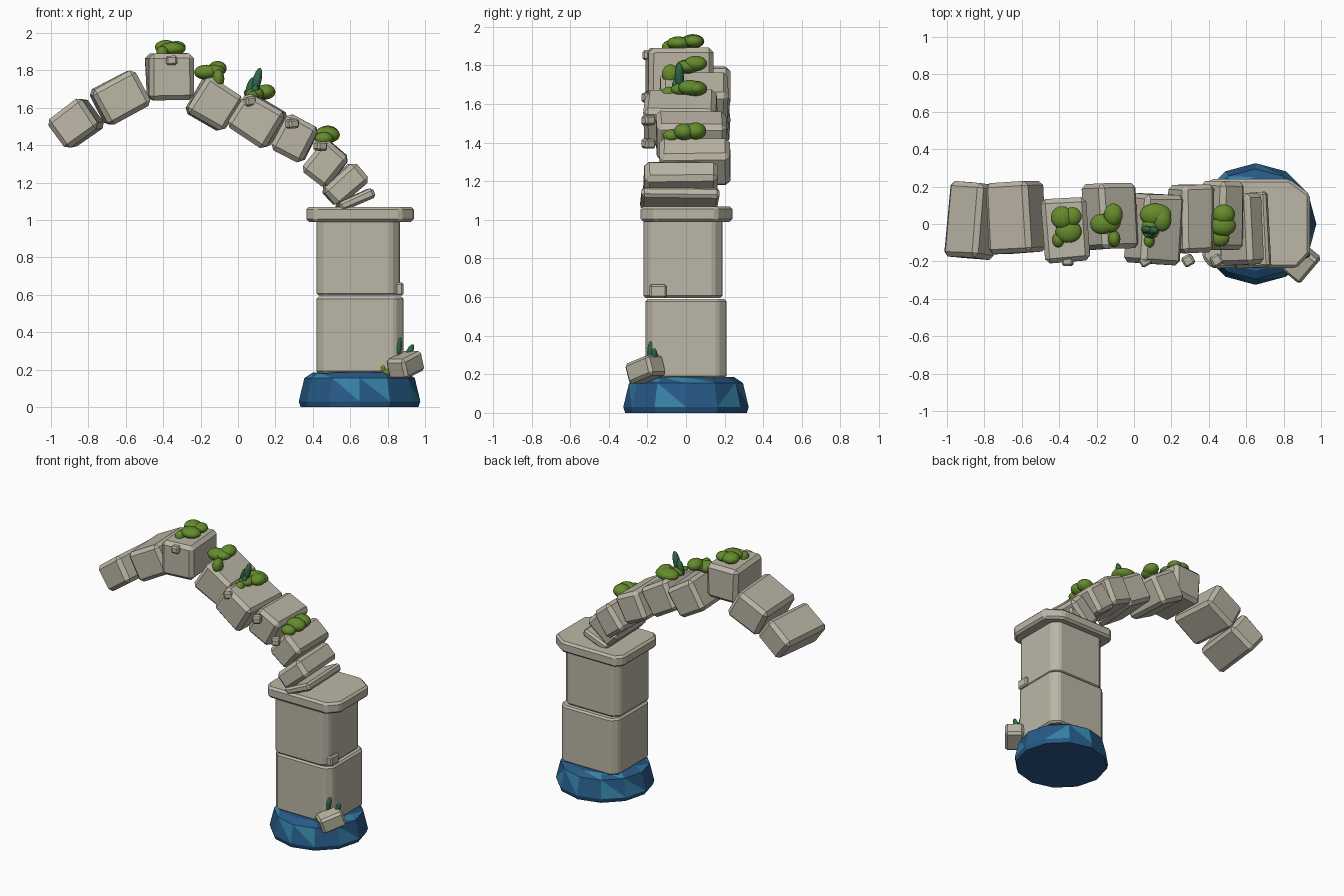
import bpy, bmesh, math, random
from mathutils import Vector, Euler, Matrix

random.seed(4)
if "Cube" in bpy.data.objects:
    bpy.data.objects.remove(bpy.data.objects["Cube"], do_unlink=True)


def material(name, color):
    mat = bpy.data.materials.new(name)
    mat.use_nodes = True
    mat.diffuse_color = (*color, 1)
    mat.node_tree.nodes["Principled BSDF"].inputs["Base Color"].default_value = (*color, 1)
    return mat


STONE = material("warm grey stone", (0.50, 0.47, 0.38))
DEEP = material("deep blue", (0.02, 0.10, 0.24))
BRIGHT = material("bright blue", (0.035, 0.22, 0.38))
MOSS = material("olive green", (0.13, 0.26, 0.025))
LEAF = material("dark leaf green", (0.03, 0.14, 0.065))


def finish(name, bm, *mats):
    bmesh.ops.recalc_face_normals(bm, faces=bm.faces)
    mesh = bpy.data.meshes.new(name)
    bm.to_mesh(mesh)
    bm.free()
    obj = bpy.data.objects.new(name, mesh)
    bpy.context.collection.objects.link(obj)
    for mat in mats:
        mesh.materials.append(mat)
    return obj


def chamfer(obj, width):
    mod = obj.modifiers.new("worn edges", "BEVEL")
    mod.width = width
    mod.segments = 1
    mod.limit_method = "ANGLE"


def block(name, center, size, turn, worn, wobble=0.0):
    """Chamfered stone block with slightly uneven corners."""
    bm = bmesh.new()
    bmesh.ops.create_cube(bm, size=1)
    for v in bm.verts:
        v.co = Vector(c * s + random.uniform(-wobble, wobble) for c, s in zip(v.co, size))
    obj = finish(name, bm, STONE)
    obj.location = center
    obj.rotation_euler = [math.radians(a) for a in turn]
    chamfer(obj, worn)
    return obj


def prism(name, outline, bottom, top, worn):
    bm = bmesh.new()
    face = bm.faces.new([bm.verts.new((x, y, bottom)) for x, y in outline])
    new = bmesh.ops.extrude_face_region(bm, geom=[face])["geom"]
    bmesh.ops.translate(bm, vec=(0, 0, top - bottom),
                        verts=[g for g in new if isinstance(g, bmesh.types.BMVert)])
    chamfer(finish(name, bm, STONE), worn)


def cut_corners(x0, x1, y0, y1, c):
    return [(x0 + c, y0), (x1 - c, y0), (x1, y0 + c), (x1, y1 - c),
            (x1 - c, y1), (x0 + c, y1), (x0, y1 - c), (x0, y0 + c)]


# Faceted blue plinth: stacked rings, some triangles in the brighter blue
bm = bmesh.new()
SIDES = 12
rings = []
for radius, z in [(0.315, 0), (0.325, 0.03), (0.295, 0.155), (0.25, 0.185)]:
    ring = []
    for i in range(SIDES):
        a = math.tau * i / SIDES
        ring.append(bm.verts.new((0.65 + radius * math.cos(a), radius * math.sin(a), z)))
    rings.append(ring)
for low, high in zip(rings, rings[1:]):
    for i in range(SIDES):
        j = (i + 1) % SIDES
        bm.faces.new((low[i], low[j], high[j], high[i]))
bm.faces.new(rings[0])
bm.faces.new(rings[-1])
bmesh.ops.triangulate(bm, faces=[f for f in bm.faces if len(f.verts) == 4])
for n, f in enumerate(bm.faces):
    mid = f.calc_center_median()
    f.material_index = int(0.02 < mid.z < 0.18 and n % 7 in (2, 3))
finish("plinth", bm, DEEP, BRIGHT)

# Pillar and its cap slab
prism("pillar_lower", cut_corners(0.42, 0.885, -0.21, 0.21, 0.045), 0.18, 0.59, 0.012)
prism("pillar_upper", cut_corners(0.42, 0.865, -0.22, 0.19, 0.045), 0.595, 1.0, 0.012)
prism("pillar_cap", [(0.365, -0.18), (0.41, -0.235), (0.87, -0.235), (0.94, -0.16),
                     (0.94, 0.16), (0.83, 0.24), (0.41, 0.24), (0.365, 0.19)],
      0.99, 1.07, 0.015)

# Arch stones: x, z, length, height, slope, y from, y to, yaw
arch = [
    (-0.866, 1.516, 0.22, 0.19, 36, -0.18, 0.22, -5),
    (-0.634, 1.652, 0.26, 0.22, 28, -0.155, 0.225, 3),
    (-0.364, 1.768, 0.24, 0.25, 1, -0.205, 0.14, 4),
    (-0.128, 1.62, 0.23, 0.22, -31, -0.135, 0.215, 3),
    (0.107, 1.532, 0.24, 0.22, -32, -0.21, 0.16, -4),
    (0.305, 1.436, 0.19, 0.21, -28, -0.155, 0.21, 0),
    (0.47, 1.302, 0.17, 0.21, -38, -0.14, 0.225, -2),
    (0.572, 1.19, 0.13, 0.23, -50, -0.22, 0.16, 2),
    (0.63, 1.105, 0.055, 0.2, -67, -0.235, 0.165, 3),
]
for i, (x, z, length, height, slope, y0, y1, yaw) in enumerate(arch):
    block(f"arch_stone_{i + 1}", (x, (y0 + y1) / 2, z), (length, y1 - y0, height),
          (0, -slope, yaw), 0.014 if length < 0.1 else 0.025, 0.006)

# Small chips set in the front, and a fallen rock at the foot
chips = [(-0.355, 1.853, 2), (0.06, 1.635, 8), (0.29, 1.515, 4), (0.44, 1.395, -4)]
for i, (x, z, slope) in enumerate(chips):
    block(f"chip_{i + 1}", (x, -0.195, z), (0.06, 0.06, 0.05), (0, -slope, 30 * (i > 0)), 0.01)
block("pillar_chip", (0.86, -0.145, 0.63), (0.05, 0.09, 0.07), (0, 0, 0), 0.01)
block("fallen_rock", (0.895, -0.21, 0.225), (0.17, 0.13, 0.11), (0, -18, 50), 0.016)


def bush(name, lumps):
    """Cluster of smooth rounded lumps: centre and radii of each."""
    bm = bmesh.new()
    for center, radii in lumps:
        place = Matrix.LocRotScale(Vector(center), None, Vector(radii))
        bmesh.ops.create_icosphere(bm, subdivisions=3, radius=1, matrix=place)
    for f in bm.faces:
        f.smooth = True
    finish(name, bm, MOSS)


# Bushes along the arch
bush("bush_crown", [((-0.385, 0.035, 1.925), (0.06, 0.06, 0.037)),
                    ((-0.33, 0.04, 1.925), (0.05, 0.05, 0.032)),
                    ((-0.35, -0.04, 1.915), (0.07, 0.06, 0.035)),
                    ((-0.405, -0.085, 1.895), (0.032, 0.04, 0.035))])
bush("bush_upper", [((-0.11, 0.05, 1.81), (0.05, 0.06, 0.04)),
                    ((-0.17, 0.0, 1.79), (0.065, 0.055, 0.04)),
                    ((-0.125, 0.015, 1.795), (0.055, 0.06, 0.035)),
                    ((-0.105, -0.08, 1.755), (0.032, 0.045, 0.05))])
bush("bush_middle", [((0.115, 0.05, 1.68), (0.085, 0.06, 0.04)),
                     ((0.15, 0.02, 1.685), (0.05, 0.06, 0.04)),
                     ((0.09, -0.02, 1.675), (0.05, 0.06, 0.035)),
                     ((0.08, -0.09, 1.65), (0.03, 0.04, 0.04))])
bush("bush_lower", [((0.48, 0.05, 1.46), (0.06, 0.055, 0.045)),
                    ((0.475, -0.01, 1.455), (0.07, 0.055, 0.045)),
                    ((0.46, -0.075, 1.435), (0.05, 0.045, 0.035))])
bush("bush_foot", [((0.775, -0.18, 0.205), (0.022, 0.035, 0.045)),
                   ((0.8, -0.19, 0.185), (0.04, 0.03, 0.025))])


def leaf(name, center, length, width, turn):
    """Pointed upright leaf, a stretched low-poly spindle."""
    bm = bmesh.new()
    bmesh.ops.create_uvsphere(bm, u_segments=8, v_segments=8, radius=1)
    for v in bm.verts:
        v.co = Vector((v.co.x * width, v.co.y * width, v.co.z * length / 2))
    for f in bm.faces:
        f.smooth = True
    obj = finish(name, bm, LEAF)
    obj.location = center
    obj.rotation_euler = Euler([math.radians(a) for a in turn])


# Upright leaves in the middle bush and by the fallen rock
leaf("arch_leaf_tall", (0.1, -0.035, 1.74), 0.15, 0.024, (0, 14, 0))
leaf("arch_leaf_left", (0.065, -0.03, 1.705), 0.12, 0.022, (0, 16, 0))
leaf("arch_leaf_small", (0.09, -0.05, 1.68), 0.09, 0.022, (12, 8, 0))
leaf("foot_leaf_tall", (0.85, -0.18, 0.3), 0.15, 0.022, (0, 12, 0))
leaf("foot_leaf_small", (0.915, -0.165, 0.29), 0.1, 0.018, (0, 25, 0))
